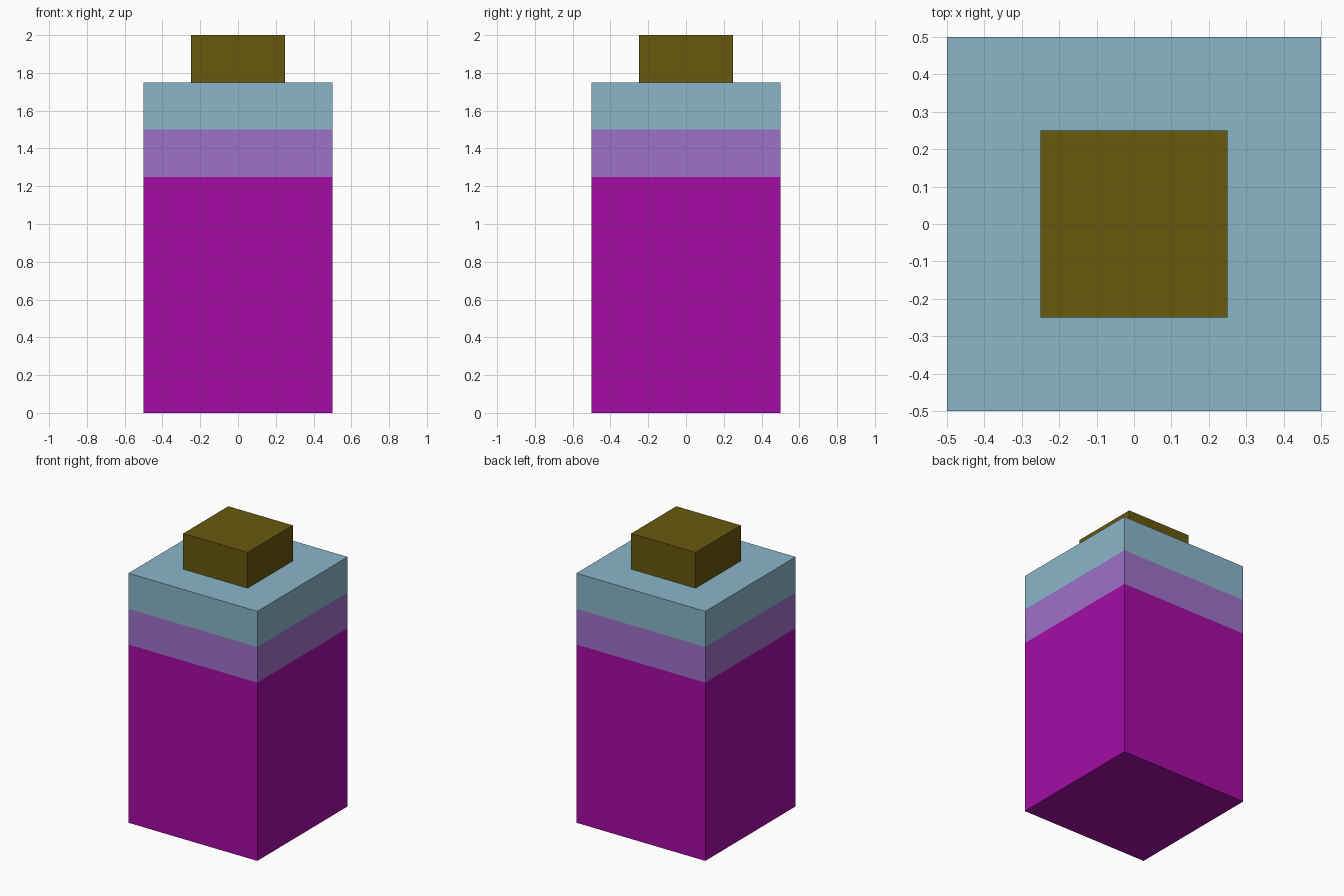
import bpy, bmesh
from mathutils import Matrix, Vector

if "Cube" in bpy.data.objects:
    bpy.data.objects.remove(bpy.data.objects["Cube"])


def material(name, rgb):
    """Flat material from 0-255 display colour, converted to linear."""
    mat = bpy.data.materials.new(name)
    lin = [((c / 255 + 0.055) / 1.055) ** 2.4 if c > 10 else c / 255 / 12.92 for c in rgb]
    mat.diffuse_color = (*lin, 1.0)
    mat.use_nodes = True
    mat.node_tree.nodes["Principled BSDF"].inputs["Base Color"].default_value = mat.diffuse_color
    return mat


def box(name, width, z0, z1, mats, cuts=()):
    """Square box from z0 to z1, cut into coloured bands at the given heights."""
    bm = bmesh.new()
    bmesh.ops.create_cube(bm, size=1, matrix=Matrix.Translation((0, 0, (z0 + z1) / 2))
                          @ Matrix.Diagonal((width, width, z1 - z0, 1)))
    for z in cuts:
        bmesh.ops.bisect_plane(bm, geom=bm.verts[:] + bm.edges[:] + bm.faces[:],
                               plane_co=Vector((0, 0, z)), plane_no=Vector((0, 0, 1)))
    for f in bm.faces:
        f.material_index = sum(f.calc_center_median().z > z for z in cuts)
    mesh = bpy.data.meshes.new(name)
    bm.to_mesh(mesh)
    bm.free()
    for m in mats:
        mesh.materials.append(m)
    obj = bpy.data.objects.new(name, mesh)
    bpy.context.collection.objects.link(obj)
    return obj


magenta = material("magenta", (165, 12, 165))
violet = material("violet", (157, 114, 200))
pale_blue = material("pale_blue", (138, 182, 201))
olive = material("olive_brown", (105, 88, 13))

# Banded body
box("body", 1.0, 0.0, 1.75, [magenta, violet, pale_blue], cuts=(1.25, 1.5))
# Small cap on top
box("cap", 0.5, 1.75, 2.0, [olive])
